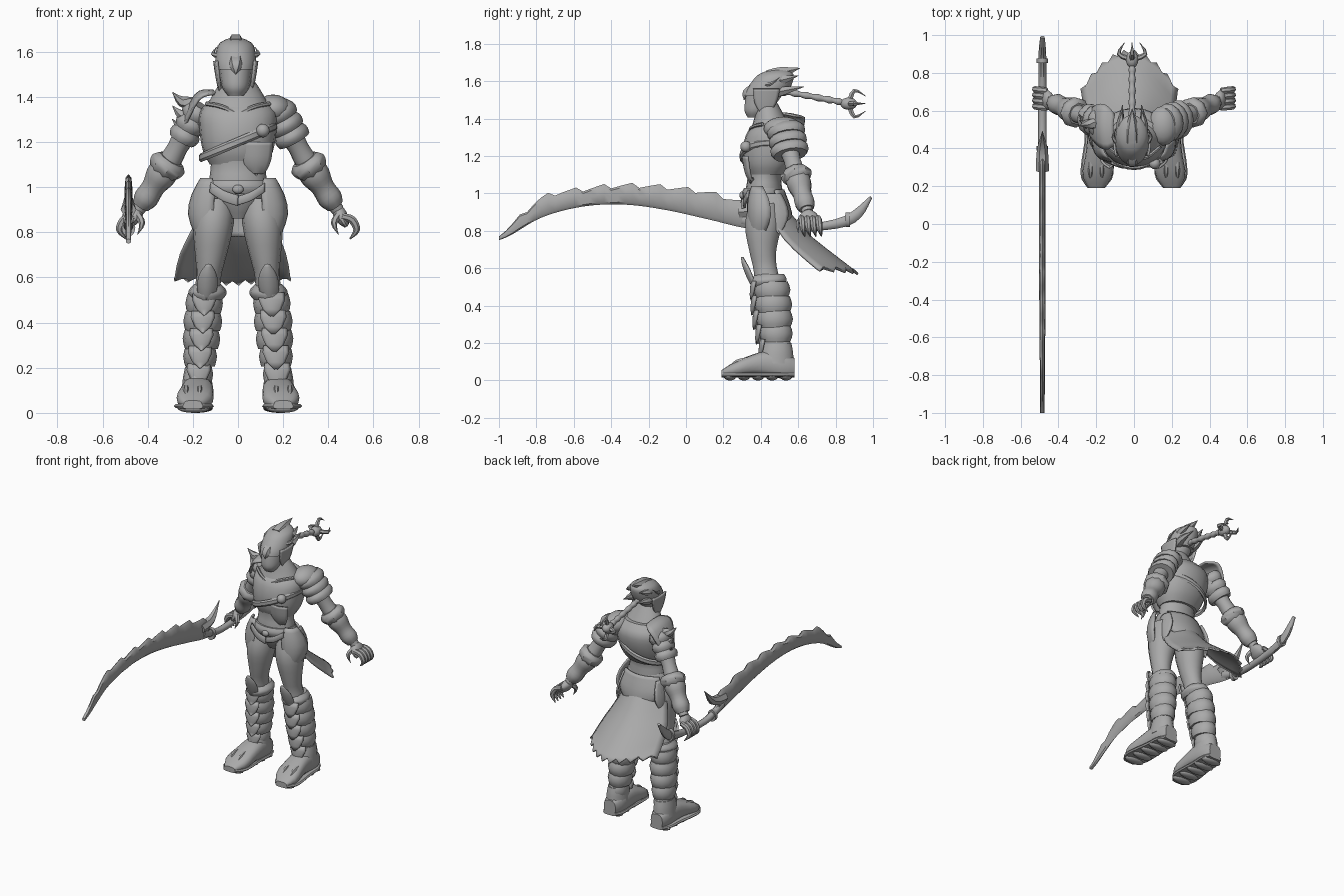
import bpy, bmesh, math
from math import sin, cos, pi
from mathutils import Vector, Matrix

cube = bpy.data.objects.get("Cube")
if cube:
    bpy.data.objects.remove(cube, do_unlink=True)

grey = bpy.data.materials.new("plain grey")
grey.use_nodes = True
colour = (.4, .4, .4, 1)
grey.diffuse_color = colour
grey.node_tree.nodes["Principled BSDF"].inputs["Base Color"].default_value = colour
X, Y, Z = Matrix.Identity(3)
parts = []


def finish(name, bm):
    bmesh.ops.recalc_face_normals(bm, faces=bm.faces)
    mesh = bpy.data.meshes.new(name)
    bm.to_mesh(mesh)
    bm.free()
    mesh.materials.append(grey)
    part = bpy.data.objects.new(name, mesh)
    bpy.context.collection.objects.link(part)
    parts.append(part)
    return part


def mirror(first):
    """Copy every part made since the given count to the other side."""
    for part in parts[first:]:
        bm = bmesh.new()
        bm.from_mesh(part.data)
        bm.transform(Matrix.Scale(-1, 4, X))
        twin = finish("right_" + part.name, bm)
        part.name = "left_" + part.name
        for old in part.modifiers:
            twin.modifiers.new(old.name, old.type).thickness = old.thickness


def sample(values, t):
    """Smooth value at t along a list of numbers or points."""
    last = len(values) - 1
    i = min(int(t * last), last - 1)
    f = t * last - i
    a, b, c, d = (values[max(0, min(last, i + k))] for k in (-1, 0, 1, 2))
    return b + (c - a) * f / 2 + (a - b * 2.5 + c * 2 - d / 2) * f**2 + (b * 3 - a - c * 3 + d) * f**3 / 2


def bridge(bm, rings, closed):
    for low, high in zip(rings, rings[1:]):
        for i in range(len(low) - (not closed)):
            j = (i + 1) % len(low)
            bm.faces.new((low[i], low[j], high[j], high[i]))


def loft(name, path, widths, depths=None, sides=14, axis=None, ref=X, power=1, steps=12):
    """Rounded body along a path, with widths and depths spread evenly over it."""
    path = [Vector(p) for p in path]
    bm, rings = bmesh.new(), []
    for step in range(steps + 1):
        t = step / steps
        before, after = sample(path, max(0, t - .01)), sample(path, min(1, t + .01))
        along = axis or (after - before).normalized()
        u = (ref - along * along.dot(ref)).normalized()
        v = along.cross(u)
        w = max(sample(widths, t), .002)
        h = max(sample(depths, t), .002) if depths else w
        ring = []
        for k in range(sides):
            angle = 2 * pi * k / sides
            c, d = (math.copysign(abs(q) ** power, q) for q in (cos(angle), sin(angle)))
            ring.append(bm.verts.new(sample(path, t) + u * c * w + v * d * h))
        rings.append(ring)
    bridge(bm, rings, True)
    bm.faces.new(rings[0])
    bm.faces.new(rings[-1])
    return finish(name, bm)


def column(name, x, y, bottom, top, widths, depths, **options):
    """Upright body; y leans from the first value to the last."""
    path = [(x, y[0], bottom), (x, y[-1], top)]
    return loft(name, path, widths, depths, axis=Z, **options)


def strip(name, path, widths, across, bulge, columns=9, steps=8, jag=0):
    """Curved plate whose bulge follows its width, optionally torn at the end."""
    path = [Vector(p) for p in path]
    fall = path[-1] - path[-2]
    bm, rings = bmesh.new(), []
    for step in range(steps + 1):
        t = step / steps
        w = max(sample(widths, t), .002)
        ring = []
        for i in range(columns):
            k = 2 * i / (columns - 1) - 1
            p = sample(path, t) + w * (across * k + bulge * (1 - k * k))
            if step == steps:
                p -= fall * jag * (i % 2 + abs(k))
            ring.append(bm.verts.new(p))
        rings.append(ring)
    bridge(bm, rings, False)
    part = finish(name, bm)
    part.modifiers.new("thickness", "SOLIDIFY").thickness = .012
    return part


def spike(name, start, middle, tip, radius):
    return loft(name, [start, middle, tip], (radius, radius * .8, 0), sides=6, steps=6)


def ball(name, centre, size):
    bm = bmesh.new()
    bmesh.ops.create_uvsphere(bm, u_segments=16, v_segments=10, radius=1)
    bm.transform(Matrix.LocRotScale(Vector(centre), None, Vector(size)))
    return finish(name, bm)


def block(name, centre, size):
    bm = bmesh.new()
    bmesh.ops.create_cube(bm, size=1)
    bm.transform(Matrix.LocRotScale(Vector(centre), None, Vector(size)))
    return finish(name, bm)


# Torso and breastplate
loft("torso", [(0, .42, .86), (0, .42, 1.1), (0, .46, 1.3), (0, .43, 1.5)],
     (.05, .13, .12, .15, .16, .11, .05), (.05, .1, .09, .13, .13, .08, .05),
     sides=20, axis=Z, steps=18)
column("breastplate", 0, (.43, .48), 1.1, 1.39, (.125, .155, .17, .17, .12),
       (.095, .13, .15, .14, .085), sides=20, power=.9)
turns = [2 * pi * i / 28 for i in range(29)]
loft("chest_strap", [(.165 * cos(a), .45 + .155 * sin(a), 1.2 + .07 * cos(a)) for a in turns],
     (.02, .02), (.01, .01), sides=6, ref=Z, steps=28)
ball("strap_medallion", (.11, .32, 1.25), (.03, .03, .03))
strip("torn_belly_plate", [(.08, .335, 1.2), (.08, .345, 1.12), (.08, .36, 1.06)],
      (.07, .06, .03), X, -Y * .35, jag=.25)

# Belt and loincloth
column("belt", 0, (.41, .41), .97, 1.03, (.14, .145, .135), (.1, .11, .1), sides=20)
ball("buckle", (0, .3, .99), (.025, .015, .02))
strip("back_flap", [(0, .48, 1.02), (0, .51, .9), (0, .56, .78)], (.13, .16, .03), X, Y * .35)
strip("torn_cloth", [(0, .41, .97), (-.02, .53, .76), (-.025, .74, .57)],
      (.12, .18, .24, .26), X, Y * .72, columns=19, jag=.12)

# Hip plates and collar
first = len(parts)
loft("collar_edge", [(.14, .41, 1.37), (.07, .355, 1.355), (0, .34, 1.32)], (.01, .01), sides=6, ref=Z)
strip("belt_drape", [(.12, .33, 1), (.06, .31, .96), (0, .31, .94)], (.02, .02), Z, -Y * .2)
strip("hip_plate", [(.14, .38, 1.04), (.165, .39, .88), (.135, .37, .71)],
      (.04, .075, .085, .055, 0), Vector((.66, .75, 0)), Vector((.4, -.35, 0)))
strip("side_flap", [(.13, .46, 1), (.17, .5, .78)], (.05, .07, 0), Y, X * .3)
mirror(first)

# Head with visor helmet
head = len(parts)
column("face", 0, (.365, .42), 1.405, 1.53, (.035, .06, .07, .075), (.035, .07, .09, .1))
column("helmet", 0, (.42, .5), 1.52, 1.67, (.085, .09, .088, .07, 0), (.11, .115, .11, .09, .02),
       sides=20)
spike("visor_edge", (0, .36, 1.55), (0, .325, 1.53), (0, .31, 1.5), .04)
block("lips", (0, .33, 1.45), (.045, .02, .012))
spike("crest", (0, .44, 1.62), (0, .51, 1.645), (0, .61, 1.67), .045)
first = len(parts)
strip("cheek_guard", [(.078, .43, 1.56), (.06, .42, 1.41)], (.07, .055, 0), Y, X * .15)
spike("brow_fin", (.07, .42, 1.58), (.1, .46, 1.59), (.085, .5, 1.62), .012)
for row in range(2):
    z = 1.63 - .06 * row
    spike("helmet_spike", (.045, .48, z - .03), (.06, .53, z - .02), (.05, .6 + .03 * row, z), .03)
mirror(first)

# Braid with clawed end
loft("braid", [(0, .5, 1.55), (0, .85, 1.485)], [.02 - .006 * (i % 2) for i in range(15)], steps=28)
hub = Vector((0, .87, 1.48))
ball("braid_weight", hub, (.033, .045, .033))
for quarter in range(4):
    out = Matrix.Rotation(quarter * pi / 2, 3, Y) @ X
    spike("braid_claw", hub, hub + out * .07 + Y * .03, hub + out * .04 + Y * .09, .015)
for part in parts[head:]:
    part.location.x = -.01

# Arms, bracers and hands
first = len(parts)
shoulder, elbow, wrist = Vector((.15, .52, 1.35)), Vector((.31, .59, 1.1)), Vector((.44, .65, .9))
loft("arm", [shoulder, (.23, .55, 1.24), elbow, wrist], (.06, .064, .055, .045, .05, .035, .03))
fore = wrist - elbow
loft("elbow_cuff", [elbow - fore * .12, elbow + fore * .22], (.06, .083, .076, .055), sides=8, steps=6)
loft("bracer", [elbow + fore * .1, elbow + fore * .92], (.066, .067, .052, .055, .04), sides=10)
loft("palm", [wrist, (.48, .66, .83)], (.026, .03, .025, .012), (.03, .05, .055, .045))
for finger in range(4):
    y = .615 + .03 * finger
    loft("finger", [(.46, y, .87), (.505, y + .005, .855), (.525, y + .01, .81), (.495, y + .02, .77)],
         (.016, .018, .015, .003), sides=7, ref=Y)
spike("thumb", (.45, .63, .88), (.425, .6, .84), (.445, .6, .79), .018)
mirror(first)

# Layered left shoulder and spiked right shoulder
flip = Matrix.Scale(-1, 3, X)
ball("left_shoulder_cap", (.155, .52, 1.345), (.08, .105, .065))
drop = Vector((.03, .01, -.055))
for row in range(3):
    top = Vector((.165, .53, 1.36)) + drop * row * .9
    loft("left_shoulder_band", [top, top + drop], (.06, .08, .076), (.085, .105, .09), steps=5)
    loft("right_shoulder_band", [flip @ top, flip @ (top + drop)], (.05, .07, .06),
         (.07, .085, .075), sides=10, steps=5)
    z = 1.42 - .06 * row
    spike("right_shoulder_spike", (-.2, .53, z - .05), (-.25, .53, z - .04),
          (-.29, .52 + .03 * row, z), .03)
strip("right_shoulder_plate", [(-.1, .5, 1.42), (-.18, .52, 1.39), (-.26, .54, 1.23)],
      (.08, .12, .1, .03), Y, Vector((-.12, 0, .16)))

# Legs with layered greaves
first = len(parts)
loft("leg", [(.1, .42, .95), (.12, .41, .7), (.14, .44, .5), (.18, .49, .1)],
     (.08, .09, .07, .055, .06, .055, .05), (.08, .1, .075, .065, .07, .06, .06), axis=Z, steps=18)
column("knee_cuff", .135, (.43, .45), .5, .57, (.065, .085, .06), (.08, .1, .075))
strip("knee_guard", [(.13, .3, .66), (.135, .34, .58), (.14, .37, .5)], (.01, .04, .045, .03), X,
      -Y * .6)
for row in range(5):
    z, x, y = .53 - .078 * row, .15 + .006 * row, .46 + .007 * row
    r = .064 + .022 * cos((row - 1) * pi / 6)
    column("greave_band", x, (y, y), z - .09, z, (r - .01, r, r - .012), (r, r + .015, r),
           sides=12, steps=4)
    strip("shin_scale", [(x, y - r, z), (x, y - r - .02, z - .1)], (.05, .05, 0), X, -Y * .3, steps=3)

# Lugged boots
column("boot_collar", .18, (.48, .49), .09, .2, (.07, .065, .055), (.1, .09, .075))
loft("boot", [(.18, .58, .07), (.18, .4, .09), (.2, .19, .04)], (.045, .065, .07, .075, .08, .04),
     (.05, .07, .07, .055, .04, .015), sides=16, axis=Y, power=.75)
loft("sole", [(.18, .58, .03), (.2, .19, .03)], (.05, .075, .075, .085, .085, .045), (.013, .013),
     sides=12, axis=Y, power=.6)
for row in range(5):
    ball("sole_lug", (.195 - .003 * row, .235 + .075 * row, .02), (.072, .032, .02))
for x in (.17, .23):
    spike("toe_ridge", (x, .33, .11), (x, .27, .1), (x, .22, .06), .015)
mirror(first)

# Curved saw-backed sword in the right hand
grip = -.485
low = (.75, .87, .93, .94, .91, .86, .81)
back = (.77, .96, 1.01, 1.03, 1.02, .99, .93)
teeth, cuts = 9, 4
spine, heights = [], []
for i in range(teeth * cuts + 1):
    t = i / (teeth * cuts)
    bottom, top = sample(low, t), sample(back, t) + .035 * (i % cuts) / cuts
    spine.append((grip, 1.35 * t - 1, (bottom + top) / 2))
    heights.append((top - bottom) / 2)
loft("blade", spine, (.012, .017, .017), heights, sides=8, axis=Y, power=.8, steps=teeth * cuts)
spike("blade_hook", (grip, .28, .9), (grip, .4, .92), (grip, .49, 1.02), .035)
loft("handle", [(grip, .3, .86), (grip, .5, .81), (grip, .85, .85), (grip, .99, .98)],
     (.022, .022, .022, .02, .012), (.03, .022, .022, .03, .008), sides=10, steps=18)
for y, z in ((.4, .82), (.865, .86)):
    loft("handle_ring", [(grip, y - .012, z), (grip, y + .012, z)], (.03, .03), (.04, .04), steps=2)

bpy.ops.object.select_all(action="DESELECT")
for part in parts:
    part.select_set(True)
bpy.context.view_layer.objects.active = parts[0]
bpy.ops.object.shade_smooth_by_angle(angle=math.radians(40))
